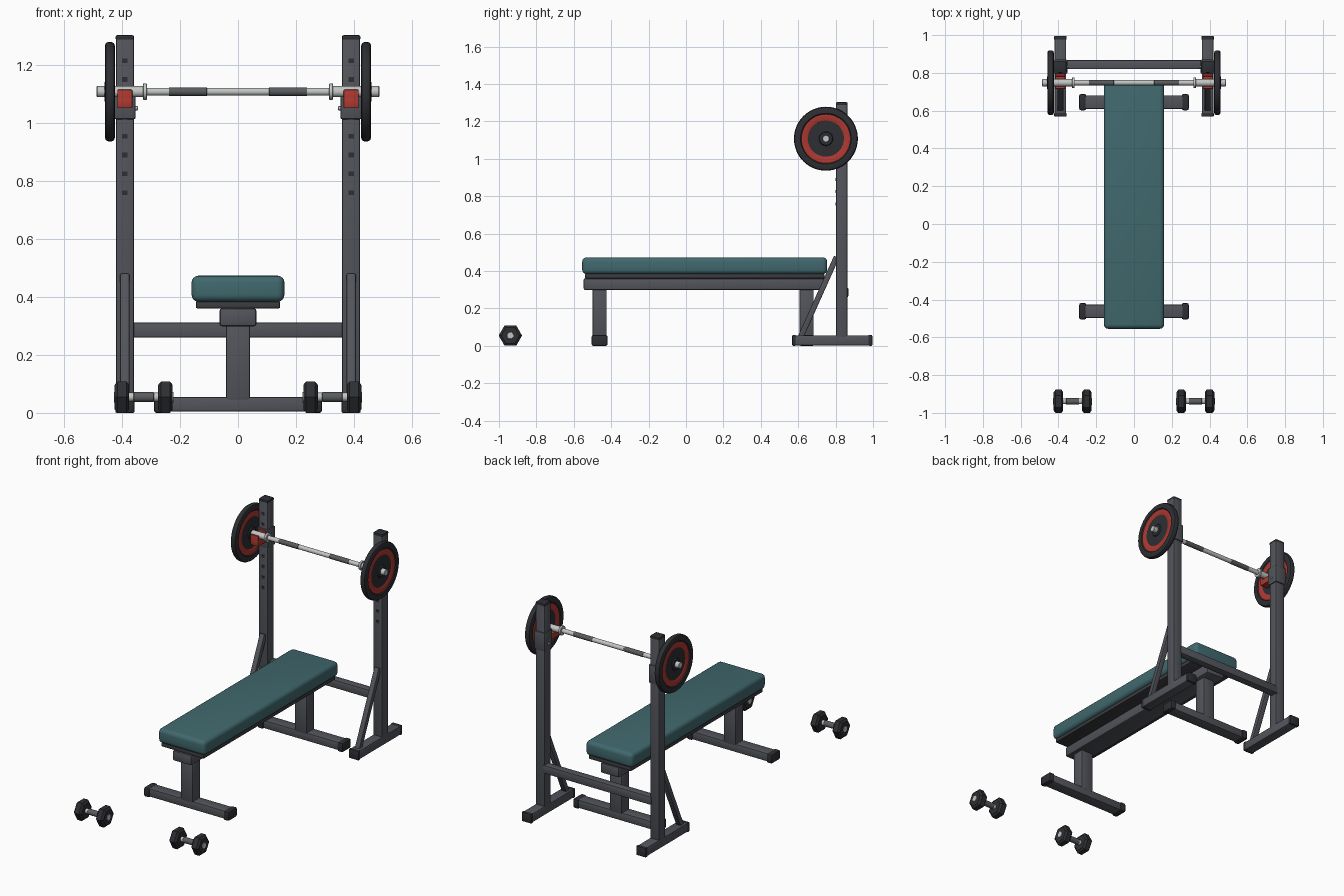
import bpy, bmesh, math
from mathutils import Vector, Matrix

if "Cube" in bpy.data.objects:
    bpy.data.objects.remove(bpy.data.objects["Cube"])


def material(name, rgb):
    m = bpy.data.materials.new(name)
    m.diffuse_color = (*rgb, 1)
    m.use_nodes = True
    m.node_tree.nodes["Principled BSDF"].inputs["Base Color"].default_value = m.diffuse_color
    return m


FRAME = material("frame grey", (0.085, 0.09, 0.105))
DARK = material("black rubber", (0.027, 0.028, 0.033))
BOARD = material("board charcoal", (0.045, 0.046, 0.052))
TEAL = material("teal upholstery", (0.052, 0.14, 0.155))
RED = material("red paint", (0.42, 0.04, 0.03))
STEEL = material("bright steel", (0.55, 0.56, 0.56))
KNURL = material("knurled steel", (0.10, 0.105, 0.11))


def finish(bm, name, mats, smooth=True):
    bmesh.ops.recalc_face_normals(bm, faces=bm.faces[:])
    me = bpy.data.meshes.new(name)
    bm.to_mesh(me)
    bm.free()
    for m in mats:
        me.materials.append(m)
    ob = bpy.data.objects.new(name, me)
    bpy.context.collection.objects.link(ob)
    if smooth:
        bpy.ops.object.select_all(action='DESELECT')
        ob.select_set(True)
        bpy.context.view_layer.objects.active = ob
        bpy.ops.object.shade_smooth_by_angle(angle=math.radians(35))
    return ob


def box(name, x, y, z, mat, bevel=0.006, segments=2):
    """Bevelled box from (min, max) pairs."""
    bm = bmesh.new()
    size = [b - a for a, b in (x, y, z)]
    mid = [(a + b) / 2 for a, b in (x, y, z)]
    bmesh.ops.create_cube(bm, size=1, matrix=Matrix.Translation(mid) @ Matrix.Diagonal((*size, 1)))
    if bevel:
        bmesh.ops.bevel(bm, geom=bm.edges[:], offset=bevel, segments=segments,
                        profile=0.5, affect='EDGES', clamp_overlap=True)
    return finish(bm, name, [mat], bool(bevel))


def lathe(name, profile, centre, mats, sides=32, rule=None, turn=0.0):
    """Revolve (x, radius) points about an x-axis line."""
    bm = bmesh.new()
    rings = []
    for px, r in profile:
        rings.append([bm.verts.new((centre[0] + px,
                                    centre[1] + r * math.cos(turn + math.tau * i / sides),
                                    centre[2] + r * math.sin(turn + math.tau * i / sides)))
                      for i in range(sides)])
    for k in range(len(rings) - 1):
        for i in range(sides):
            j = (i + 1) % sides
            f = bm.faces.new((rings[k][i], rings[k][j], rings[k + 1][j], rings[k + 1][i]))
            if rule:
                f.material_index = rule((profile[k][1] + profile[k + 1][1]) / 2)
    bm.faces.new(rings[0])
    bm.faces.new(rings[-1])
    return finish(bm, name, mats)


def rod(name, x0, x1, r, y, z, mat, sides=24, chamfer=0.002):
    c = chamfer
    return lathe(name, [(x0, r - c), (x0 + c, r), (x1 - c, r), (x1, r - c)],
                 (0, y, z), [mat], sides)


def span(s, a, b):
    return tuple(sorted((s * a, s * b)))


# Bench pad, backing board and spine
box("bench_pad", (-0.16, 0.16), (-0.555, 0.755), (0.383, 0.473), TEAL, 0.024, 4)
box("pad_board", (-0.145, 0.145), (-0.54, 0.74), (0.36, 0.384), BOARD, 0.005)
box("bench_spine", (-0.064, 0.064), (-0.548, 0.745), (0.298, 0.361), FRAME, 0.01)

# Bench legs and cross feet with rubber end caps
for label, y in (("front", -0.462), ("rear", 0.645)):
    box(label + "_bench_leg", (-0.041, 0.041), (y - 0.038, y + 0.038), (0.045, 0.305), FRAME)
    box(label + "_bench_foot", (-0.285, 0.285), (y - 0.036, y + 0.036), (0.004, 0.054), FRAME)
    for s in (-1, 1):
        box(label + "_foot_cap", span(s, 0.253, 0.29), (y - 0.043, y + 0.043), (0, 0.057), DARK, 0.009)

# Rack crossbeam
box("rack_crossbeam", (-0.37, 0.37), (0.82, 0.868), (0.26, 0.311), FRAME)

BAR_Y, BAR_Z = 0.748, 1.107
for s in (-1, 1):
    cx = 0.39
    # Upright, cap and floor foot
    box("rack_upright", span(s, cx - 0.031, cx + 0.031), (0.802, 0.863), (0.04, 1.297), FRAME)
    box("upright_cap", span(s, cx - 0.032, cx + 0.032), (0.801, 0.864), (1.284, 1.302), DARK, 0.006)
    box("rack_foot", span(s, cx - 0.031, cx + 0.031), (0.572, 0.99), (0.002, 0.056), FRAME)
    for y0, y1 in ((0.568, 0.588), (0.975, 0.996)):
        box("rack_foot_cap", span(s, cx - 0.033, cx + 0.033), (y0, y1), (0, 0.058), DARK, 0.005)

    # Diagonal brace
    a, b = Vector((s * cx, 0.612, 0.045)), Vector((s * cx, 0.805, 0.475))
    d = b - a
    brace = box("rack_brace", (-0.016, 0.016), (-0.015, 0.015), (-d.length / 2, d.length / 2), FRAME, 0.004)
    brace.matrix_world = Matrix.Translation((a + b) / 2) @ d.to_track_quat('Z', 'X').to_matrix().to_4x4() \
        @ Matrix.Rotation(math.pi / 2, 4, 'Z')

    # Adjustment holes on the upright's front face
    for i in range(8):
        z = 0.759 + 0.065 * i
        box("adjustment_hole", span(s, cx - 0.01, cx + 0.01), (0.799, 0.804), (z - 0.008, z + 0.008), DARK, 0)

    # Bar holder: sleeve, red hook and locking pin
    box("holder_sleeve", span(s, cx - 0.037, cx + 0.037), (0.795, 0.87), (1.012, 1.125), FRAME, 0.006)
    box("hook_base", span(s, cx - 0.026, cx + 0.026), (0.715, 0.80), (1.05, 1.088), RED, 0.004)
    box("hook_lip", span(s, cx - 0.026, cx + 0.026), (0.715, 0.729), (1.055, 1.114), RED, 0.004)
    box("hook_back", span(s, cx - 0.026, cx + 0.026), (0.782, 0.80), (1.055, 1.118), RED, 0.004)
    p0, p1 = span(s, 0.345, 0.432)
    rod("locking_pin", p0, p1, 0.007, 0.832, 1.05, STEEL, 12)

    # Barbell sleeve, inner collar and knurled grip
    rod("bar_sleeve", *span(s, 0.32, 0.487), 0.019, BAR_Y, BAR_Z, STEEL)
    rod("bar_collar", *span(s, 0.314, 0.328), 0.028, BAR_Y, BAR_Z, STEEL)
    rod("bar_grip", *span(s, 0.107, 0.238), 0.0148, BAR_Y, BAR_Z, KNURL, 24, 0.0008)

    # Weight plate: hub, web, red band and thick rounded rim
    half = [(0.018, 0.02), (0.018, 0.034), (0.012, 0.038), (0.010, 0.096), (0.012, 0.099),
            (0.012, 0.127), (0.012, 0.131), (0.017, 0.136), (0.0175, 0.158),
            (0.014, 0.167), (0.007, 0.171)]
    profile = half + [(-x, r) for x, r in reversed(half)]
    lathe("weight_plate", profile, (s * 0.4415, BAR_Y, BAR_Z), [DARK, RED], 48,
          lambda r: 1 if 0.097 < r < 0.130 else 0)

    # Dumbbell: two hexagonal heads, handle, steel ends
    dy, dz = -0.939, 0.0545
    lo, hi = span(s, 0.26, 0.39)
    rod("dumbbell_handle", lo, hi, 0.015, dy, dz, STEEL, 16)
    lo, hi = span(s, 0.29, 0.36)
    rod("dumbbell_grip", lo, hi, 0.0175, dy, dz, KNURL, 16)
    for hx, out in ((0.25, -1), (0.40, 1)):
        R = 0.0625
        lathe("dumbbell_head", [(-0.025, R - 0.014), (-0.015, R), (0.015, R), (0.025, R - 0.014)],
              (s * hx, dy, dz), [DARK], 6)
        e = hx + out * 0.025
        rod("dumbbell_end", *span(s, e - 0.003, e + 0.003), 0.018, dy, dz, STEEL, 16, 0.001)

# Barbell shaft
rod("bar_shaft", -0.325, 0.325, 0.0135, BAR_Y, BAR_Z, STEEL)
